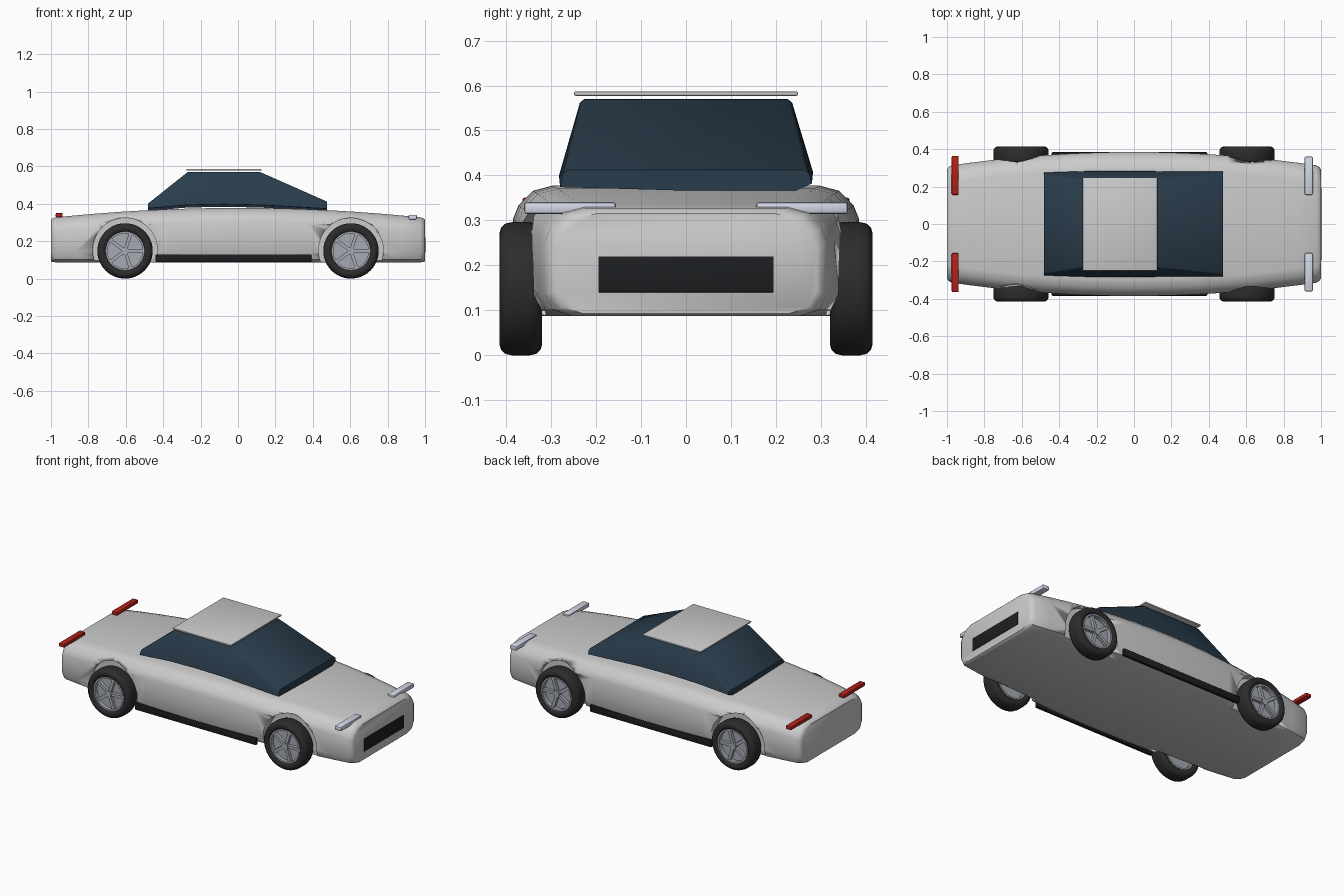
import bpy, bmesh, math
from mathutils import Matrix

if "Cube" in bpy.data.objects:
    bpy.data.objects.remove(bpy.data.objects["Cube"])


def material(name, rgb):
    m = bpy.data.materials.new(name)
    m.diffuse_color = (*rgb, 1)
    m.use_nodes = True
    m.node_tree.nodes["Principled BSDF"].inputs["Base Color"].default_value = m.diffuse_color
    return m


GLASS = material("glass", (0.022, 0.045, 0.07))
BLACK = material("black_trim", (0.012, 0.013, 0.015))
RUBBER = material("rubber", (0.025, 0.025, 0.025))
ALLOY = material("alloy", (0.38, 0.40, 0.45))
WHITE = material("headlight", (0.65, 0.68, 0.80))
RED = material("taillight", (0.45, 0.015, 0.01))


def finish(name, bm, mat=None, angle=35):
    bmesh.ops.recalc_face_normals(bm, faces=bm.faces)
    me = bpy.data.meshes.new(name)
    bm.to_mesh(me)
    bm.free()
    ob = bpy.data.objects.new(name, me)
    bpy.context.collection.objects.link(ob)
    if mat:
        me.materials.append(mat)
    bpy.ops.object.select_all(action='DESELECT')
    ob.select_set(True)
    bpy.context.view_layer.objects.active = ob
    bpy.ops.object.shade_smooth_by_angle(angle=math.radians(angle))
    return ob


def loft(sections):
    bm = bmesh.new()
    rings = [[bm.verts.new(p) for p in s] for s in sections]
    n = len(rings[0])
    for a, b in zip(rings, rings[1:]):
        for i in range(n):
            j = (i + 1) % n
            bm.faces.new((a[i], a[j], b[j], b[i]))
    bm.faces.new(rings[0])
    bm.faces.new(rings[-1])
    return bm


def box(name, lo, hi, mat=None, bevel=0.004):
    bm = bmesh.new()
    bmesh.ops.create_cube(bm, size=1)
    for v in bm.verts:
        v.co = [(a + b) / 2 + c * (b - a) for a, b, c in zip(lo, hi, v.co)]
    bmesh.ops.bevel(bm, geom=bm.edges[:], offset=bevel, segments=2, profile=0.5, affect='EDGES')
    return finish(name, bm, mat)


def lathe(bm, profile, steps=48, closed=True):
    # profile of (radius, y), spun about the y axis
    rings = []
    for k in range(steps):
        a = 2 * math.pi * k / steps
        rings.append([bm.verts.new((r * math.cos(a), y, r * math.sin(a))) for r, y in profile])
    n = len(profile)
    for k in range(steps):
        p, q = rings[k], rings[(k + 1) % steps]
        for i in range(n if closed else n - 1):
            j = (i + 1) % n
            bm.faces.new((p[i], p[j], q[j], q[i]))


# body shell: rounded section lofted along x
def body_section(x, inset=0.0):
    w = 0.385 - 0.075 * x * x - inset
    top = 0.378 - 0.053 * x * x - inset * 0.5
    bot = 0.087 + inset * 0.3
    half = [(w - 0.06, bot), (w - 0.018, bot + 0.014), (w, bot + 0.05),
            (w, top - 0.075), (w - 0.012, top - 0.045), (w - 0.045, top - 0.012), (w - 0.09, top)]
    return [(x, y, z) for y, z in half] + [(x, -y, z) for y, z in reversed(half)]


stations = [(-1, 0.02), (-0.993, 0.008), (-0.975, 0)]
stations += [(x / 8, 0) for x in range(-7, 8)]
stations += [(-x, i) for x, i in reversed(stations[:3])]
body = finish("body", loft([body_section(x, i) for x, i in stations]))

# wheel arches cut into the flanks
WX, WZ, WY = 0.604, 0.148, 0.3675
for sx in (-1, 1):
    for sy in (-1, 1):
        bm = bmesh.new()
        bmesh.ops.create_cone(bm, cap_ends=True, segments=48, radius1=0.173, radius2=0.173, depth=0.2,
                              matrix=Matrix.Translation((sx * WX, sy * 0.412, WZ + 0.003))
                              @ Matrix.Rotation(math.pi / 2, 4, 'X'))
        cutter = finish("arch_cutter", bm)
        cutter.hide_render = True
        mod = body.modifiers.new("arch", 'BOOLEAN')
        mod.operation, mod.solver, mod.object = 'DIFFERENCE', 'EXACT', cutter
        bpy.context.view_layer.objects.active = body
        bpy.ops.object.modifier_apply(modifier=mod.name)
        bpy.data.objects.remove(cutter)


# glass cabin
def cabin_section(x, wb, zb, wt, zt):
    return [(x, -wb, zb + 0.008), (x, wb - 0.05, zb - 0.006), (x, wb, zb + 0.016),
            (x, wt + 0.006, zt - 0.008), (x, wt - 0.004, zt), (x, -wt + 0.004, zt), (x, -wt - 0.006, zt - 0.008)]


finish("cabin_glass", loft([
    cabin_section(-0.48, 0.275, 0.368, 0.263, 0.402),
    cabin_section(-0.27, 0.282, 0.386, 0.229, 0.569),
    cabin_section(-0.08, 0.283, 0.390, 0.230, 0.570),
    cabin_section(0.12, 0.282, 0.386, 0.229, 0.569),
    cabin_section(0.475, 0.28, 0.366, 0.268, 0.412)]), GLASS, 50)

# roof panel and grille
box("roof_panel", (-0.275, -0.249, 0.577), (0.125, 0.249, 0.587))
box("grille", (0.985, -0.195, 0.14), (1.003, 0.195, 0.22), BLACK, 0.002)

# paired trim: lamps and sill skirts
for side, s in (("left", 1), ("right", -1)):
    def pair(name, x, y, z, mat, bevel):
        ys = sorted((s * y[0], s * y[1]))
        box(f"{name}_{side}", (x[0], ys[0], z[0]), (x[1], ys[1], z[1]), mat, bevel)
    pair("headlight", (0.912, 0.957), (0.156, 0.36), (0.314, 0.341), WHITE, 0.007)
    pair("taillight", (-0.975, -0.937), (0.156, 0.364), (0.328, 0.351), RED, 0.006)
    pair("sill_skirt", (-0.44, 0.392), (0.364, 0.384), (0.088, 0.13), BLACK, 0.004)

# wheels: tyre, rim barrel, spokes and hub
half = [(0.102, 0.036), (0.108, 0.043), (0.123, 0.0475), (0.136, 0.044), (0.145, 0.034), (0.148, 0.02)]
tyre_profile = half + [(r, -y) for r, y in reversed(half)]
for end, sx in (("front", 1), ("rear", -1)):
    for side, sy in (("left", 1), ("right", -1)):
        place = Matrix.Translation((sx * WX, sy * WY, WZ))
        bm = bmesh.new()
        lathe(bm, tyre_profile)
        bm.transform(place)
        finish(f"{end}_{side}_tyre", bm, RUBBER, 50)

        bm = bmesh.new()
        lathe(bm, [(0.094, -0.038), (0.104, -0.038), (0.104, 0.040), (0.094, 0.040)])
        bmesh.ops.create_cone(bm, cap_ends=True, segments=48, radius1=0.097, radius2=0.097, depth=0.03,
                              matrix=Matrix.Rotation(math.pi / 2, 4, 'X'))
        bmesh.ops.create_cone(bm, cap_ends=True, segments=24, radius1=0.02, radius2=0.02, depth=0.078,
                              matrix=Matrix.Rotation(math.pi / 2, 4, 'X'))
        for k in range(5):
            m = Matrix.Rotation(2 * math.pi * k / 5, 4, 'Y') @ Matrix.Translation((0.055, sy * 0.022, 0)) \
                @ Matrix.Diagonal((0.085, 0.024, 0.018, 1))
            bmesh.ops.create_cube(bm, size=1, matrix=m)
        bm.transform(place)
        finish(f"{end}_{side}_rim", bm, ALLOY)
